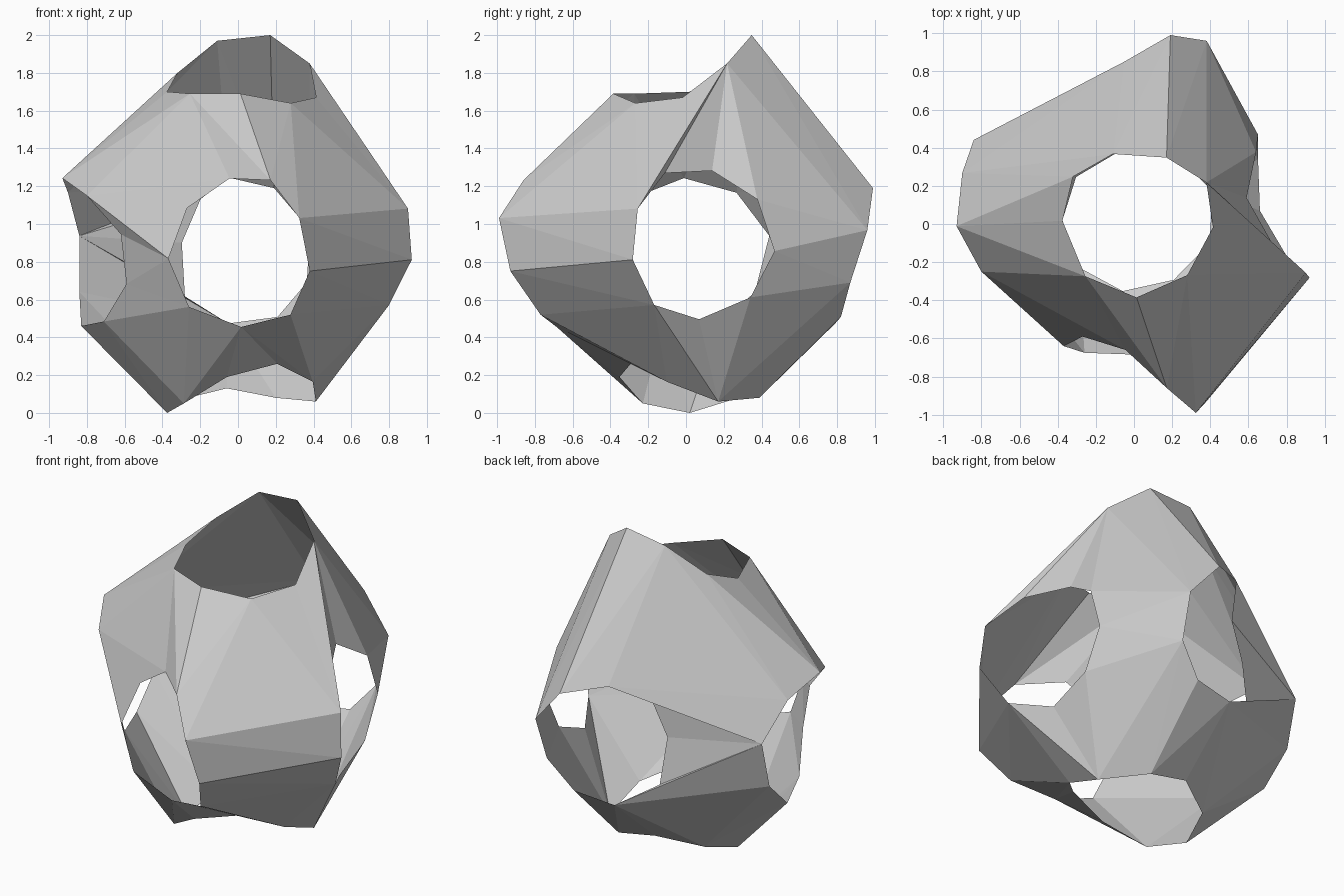
import bpy, bmesh
from math import radians, cos, sin
from mathutils import Vector

if "Cube" in bpy.data.objects:
    bpy.data.objects.remove(bpy.data.objects["Cube"])

RADIUS = 0.395            # usual radius of the nine-sided rings
bm = bmesh.new()
ring_of = bm.verts.layers.int.new("ring")
final = {}                # vertex -> finished position


def opening(ring, axis, side, centre, points):
    """Add one ring; points are (angle, position along the axis, odd radius if any)."""
    u, v = [i for i in range(3) if i != axis]
    for deg, along, *odd in points:
        a = radians(deg)
        r = odd[0] if odd else RADIUS
        ideal, real = Vector(), Vector()
        ideal[axis], ideal[u], ideal[v] = side * 0.8, RADIUS * cos(a), RADIUS * sin(a)
        real[axis] = along
        real[u] = centre[0] + r * cos(a)
        real[v] = centre[1] + r * sin(a)
        vert = bm.verts.new(ideal)
        vert[ring_of] = ring
        final[vert] = real


# Top opening
opening(0, 2, 1, (0.02, 0.01), [
    (145, 1.80, 0.415), (110, 1.97, 0.38), (66, 2.0, 0.37), (30, 1.85, 0.415), (-4, 1.67),
    (-47, 1.64, 0.38), (-91, 1.69), (-134, 1.69), (179, 1.70)])
# Bottom opening
opening(1, 2, -1, (0.02, 0.02), [
    (-59, 0.26, 0.365), (-18, 0.165), (21, 0.06, 0.42), (64, 0.08, 0.41), (102, 0.13, 0.38),
    (145, 0.07), (180, 0.0), (219, 0.05), (258, 0.19, 0.38)])
# Right opening
opening(2, 0, 1, (0.09, 0.89), [
    (192, 0.92, 0.38), (151, 0.90), (118, 0.73, 0.43), (83, 0.59), (40, 0.64, 0.375),
    (-5, 0.65, 0.38), (-48, 0.65, 0.375), (-93, 0.66), (-129, 0.80, 0.41)])
# Left opening
opening(3, 0, -1, (0.03, 0.85), [
    (96, -0.93), (133, -0.80, 0.41), (166, -0.62), (205, -0.59), (248, -0.71),
    (290, -0.83, 0.415), (328, -0.84), (12, -0.84, 0.42), (53, -0.90)])
# Front opening
opening(4, 1, -1, (0.01, 0.85), [
    (98, -0.66), (67, -0.86, 0.415), (30, -0.99, 0.363), (-15, -0.93, 0.383), (-51, -0.77, 0.425),
    (-89, -0.685), (227, -0.675), (185, -0.64, 0.38), (140, -0.59, 0.365)])
# Back opening
opening(5, 1, 1, (0.03, 0.86), [
    (64, 0.99, 0.367), (17, 0.96, 0.367), (-27, 0.87, 0.375), (-63, 0.82), (-102, 0.79),
    (-142, 0.665), (173, 0.61, 0.33), (130, 0.635, 0.355), (102, 0.85)])

# Skin the rings on an ideal ball, then cut the caps away to leave the openings
bmesh.ops.convex_hull(bm, input=bm.verts[:])
bmesh.ops.recalc_face_normals(bm, faces=bm.faces[:])
caps = [f for f in bm.faces if len({v[ring_of] for v in f.verts}) == 1]
bmesh.ops.delete(bm, geom=caps, context='FACES')

# Move every ring to its finished, uneven shape
for vert, pos in final.items():
    vert.co = pos
bm.normal_update()


def flip_one_valley():
    """Turn the first edge that folds inwards so that the skin bulges outwards."""
    for e in bm.edges:
        if len(e.link_faces) != 2:
            continue
        f, g = e.link_faces
        p = next(v for v in f.verts if v not in e.verts)
        q = next(v for v in g.verts if v not in e.verts)
        if f.normal.dot(q.co - e.verts[0].co) < 0.004 or bm.edges.get((p, q)):
            continue
        if any(len({p[ring_of], q[ring_of], v[ring_of]}) == 1 for v in e.verts):
            continue
        # the turned pair must keep facing the same way
        facing = f.normal + g.normal
        a, b = e.verts
        n1 = (q.co - p.co).cross(a.co - p.co)
        n2 = (b.co - p.co).cross(q.co - p.co)
        if n1.dot(facing) * n2.dot(facing) <= 0:
            continue
        if bmesh.utils.edge_rotate(e, True):
            bm.normal_update()
            return True
    return False


for _ in range(200):
    if not flip_one_valley():
        break

mesh = bpy.data.meshes.new("faceted_shell")
bm.to_mesh(mesh)
bm.free()
shell = bpy.data.objects.new("faceted_shell", mesh)
bpy.context.collection.objects.link(shell)
